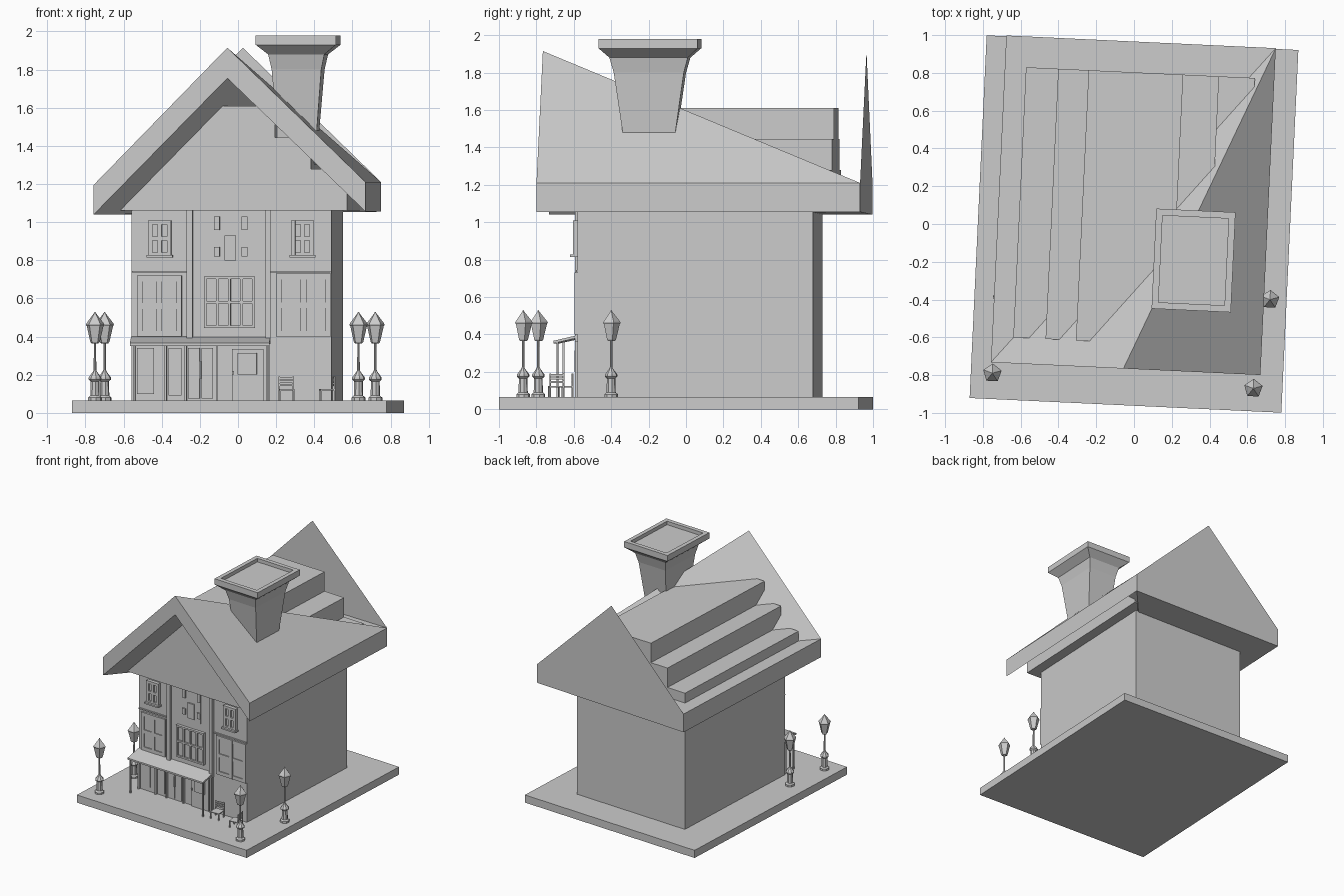
import bpy, bmesh, math
from mathutils import Matrix, Vector

if "Cube" in bpy.data.objects:
    bpy.data.objects.remove(bpy.data.objects["Cube"])

TURN = Matrix.Rotation(-0.047, 4, 'Z')   # whole model is slightly turned
G = 0.065                                # top of ground slab
F = -0.556                               # facade plane
S = 0.026                                # facade shift to local x


def finish(name, bm):
    bmesh.ops.recalc_face_normals(bm, faces=bm.faces)
    bm.transform(TURN)
    me = bpy.data.meshes.new(name)
    bm.to_mesh(me)
    bm.free()
    ob = bpy.data.objects.new(name, me)
    bpy.context.collection.objects.link(ob)
    return ob


def add_box(bm, x0, x1, y0, y1, z0, z1):
    m = Matrix.Translation(((x0 + x1) / 2, (y0 + y1) / 2, (z0 + z1) / 2)) @ \
        Matrix.Diagonal((x1 - x0, y1 - y0, z1 - z0, 1))
    bmesh.ops.create_cube(bm, size=1, matrix=m)


def boxes(name, items):
    bm = bmesh.new()
    for it in items:
        add_box(bm, *it)
    return finish(name, bm)


def loft(bm, rings):
    """Join rings of points with quads and cap both ends."""
    vs = [[bm.verts.new(p) for p in r] for r in rings]
    n = len(vs[0])
    for a, b in zip(vs, vs[1:]):
        for i in range(n):
            bm.faces.new((a[i], a[(i + 1) % n], b[(i + 1) % n], b[i]))
    bm.faces.new(vs[0])
    bm.faces.new(vs[-1])


def front(x0, x1, z0, z1, out, back=0.005):
    """Box on the facade, sticking out by the given amount."""
    return (x0 + S, x1 + S, F - out, F + back, z0, z1)


# Ground slab and house body
boxes("ground_slab", [(-.826, .826, -.961, .961, 0, G)])
boxes("house_body", [(-.534, .517, F, .705, G, 1.06)])

# Stepped attic blocks
boxes("attic_steps", [(-.61, .603, -.63, .802, 1.06, 1.28),
                      (-.439, .413, -.63, .802, 1.28, 1.445),
                      (-.278, .223, -.63, .802, 1.445, 1.61)])

# Roof: front gable frame whose surfaces fall to the back eave, plus back gable
bm = bmesh.new()
f, b = [[bm.verts.new((x, y, z)) for x, z in
         ((-.722, 1.195), (-.02, 1.915), (.706, 1.21), (.706, 1.055), (-.02, 1.755), (-.722, 1.04))]
        for y in (-.767, .965)]
for face in ((f[0], f[1], b[2]), (f[1], f[2], b[2]), (f[0], b[2], b[0]),      # upper skin
             (f[5], f[4], b[3]), (f[4], f[3], b[3]), (f[5], b[3], b[5]),      # lower skin
             (f[0], f[1], f[4], f[5]), (f[1], f[2], f[3], f[4]),              # front frame
             (f[0], f[5], b[5], b[0]), (f[2], b[2], b[3], f[3]),              # eaves
             (b[0], b[1], b[2], b[3], b[5])):                                 # back gable
    bm.faces.new(face)
finish("roof", bm)

# Chimney, flared upward with a recessed top
bm = bmesh.new()
rings = []
for z, w, d in ((1.3, .18, .25), (1.49, .21, .285), (1.80, .26, .375), (1.88, .295, .42),
                (1.93, .42, .53), (1.98, .42, .53), (1.98, .35, .46), (1.95, .35, .46)):
    rings.append([(.324 + sx * w / 2, -.178 + sy * d / 2, z)
                  for sx, sy in ((-1, -1), (1, -1), (1, 1), (-1, 1))])
loft(bm, rings)
finish("chimney", bm)

# Pilasters and ledges
boxes("pilasters", [front(-.27, -.237, .36, 1.06, .03), front(.145, .172, .36, 1.06, .03)])
boxes("facade_ledges", [front(-.555, -.27, .735, .745, .01), front(.172, .485, .735, .745, .01),
                        front(-.237, .145, .36, 1.06, .006)])


def window(name, x0, x1, z0, z1, cols, rows, out, bar):
    """Frame of bars around a grid of recessed panes."""
    items = [front(x0, x1, z0, z1, out * .5)]
    for i in range(cols + 1):
        c = x0 + bar / 2 + (x1 - x0 - bar) * i / cols
        items.append(front(c - bar / 2, c + bar / 2, z0, z1, out))
    for j in range(rows + 1):
        c = z0 + bar / 2 + (z1 - z0 - bar) * j / rows
        items.append(front(x0, x1, c - bar / 2, c + bar / 2, out * .98))
    return boxes(name, items)


for side, x in (("left", -.47), ("right", .28)):
    window("upper_window_" + side, x, x + .12, .82, 1.01, 2, 2, .028, .022)
    boxes("window_sill_" + side, [front(x - .008, x + .128, .815, .828, .045)])
window("middle_window_left", -.53, -.295, .40, .72, 2, 2, .016, .03)
window("middle_window_right", .20, .49, .40, .73, 2, 2, .016, .03)
window("centre_window", -.178, .09, .445, .715, 4, 2, .03, .014)
boxes("centre_upper_window", [front(-.125, .05, .78, 1.05, .012), front(-.07, -.01, .80, .93, .022)] +
      [front(x, x + .03, z, z + h, .022) for x in (-.125, .02) for z, h in ((.82, .05), (.96, .07))])

# Shop front below the awning: frames, panels and doors
boxes("shop_front", [front(-.55, .165, G, .36, .012)] +
      [front(x, x + .012, G, .36, .03) for x in (-.55, -.385, -.28, -.115, .15)] +
      [front(-.53, -.44, .10, .34, .02), front(-.365, -.295, .09, .34, .02),
       front(-.262, -.2, .075, .34, .02), front(-.19, -.13, .075, .34, .02)])
boxes("shop_door", [front(-.03, .135, G, .335, .024), front(.0, .1, .2, .315, .034),
                    front(-.03, -.02, .2, .22, .034)])
boxes("door_handles", [front(-.2, -.192, .18, .27, .032)])

# Awning with posts
bm = bmesh.new()
loft(bm, [[(x, -.70, .352), (x, F, .385), (x, F, .4), (x, -.70, .366)] for x in (-.535, .197)])
finish("awning", bm)
boxes("awning_posts", [(x - .005, x + .005, -.685, -.675, G, .36) for x in (-.522, .185)])


# Chairs
def chair(name, x, y, angle):
    bm = bmesh.new()
    w = .04
    add_box(bm, -w, w, -w, w, .052, .059)
    for sx in (-1, 1):
        add_box(bm, sx * .036 - .004, sx * .036 + .004, -w, -.032, 0, .055)
        add_box(bm, sx * .036 - .004, sx * .036 + .004, .032, w, 0, .125)
    for z in (.075, .093, .111):
        add_box(bm, -w, w, .033, .039, z, z + .012)
    bm.transform(Matrix.Translation((x, y, G)) @ Matrix.Rotation(angle, 4, 'Z'))
    finish(name, bm)


chair("chair_a", .285, -.63, .1)
chair("chair_b", .50, -.67, -math.pi / 2 + .15)


# Street lamps
def ring(x, y, r, z, n):
    return [(x + r * math.cos(2 * math.pi * (i + .25) / n),
             y + r * math.sin(2 * math.pi * (i + .25) / n), z) for i in range(n)]


def lamp(name, x, y):
    bm = bmesh.new()
    loft(bm, [ring(x, y, r, z, 8) for r, z in
              ((.037, G), (.037, .08), (.025, .09), (.023, .165), (.034, .175), (.034, .185),
               (.012, .215), (.007, .225), (.006, .37))])
    loft(bm, [ring(x, y, r, z, 5) for r, z in
              ((.02, .365), (.026, .372), (.046, .455), (.051, .462), (.046, .472), (.006, .522), (.002, .53))])
    finish(name, bm)


for i, (x, y) in enumerate(((-.712, -.824), (.672, -.84), (.738, -.366), (-.68, -.43))):
    lamp(f"street_lamp_{i + 1}", x, y)
